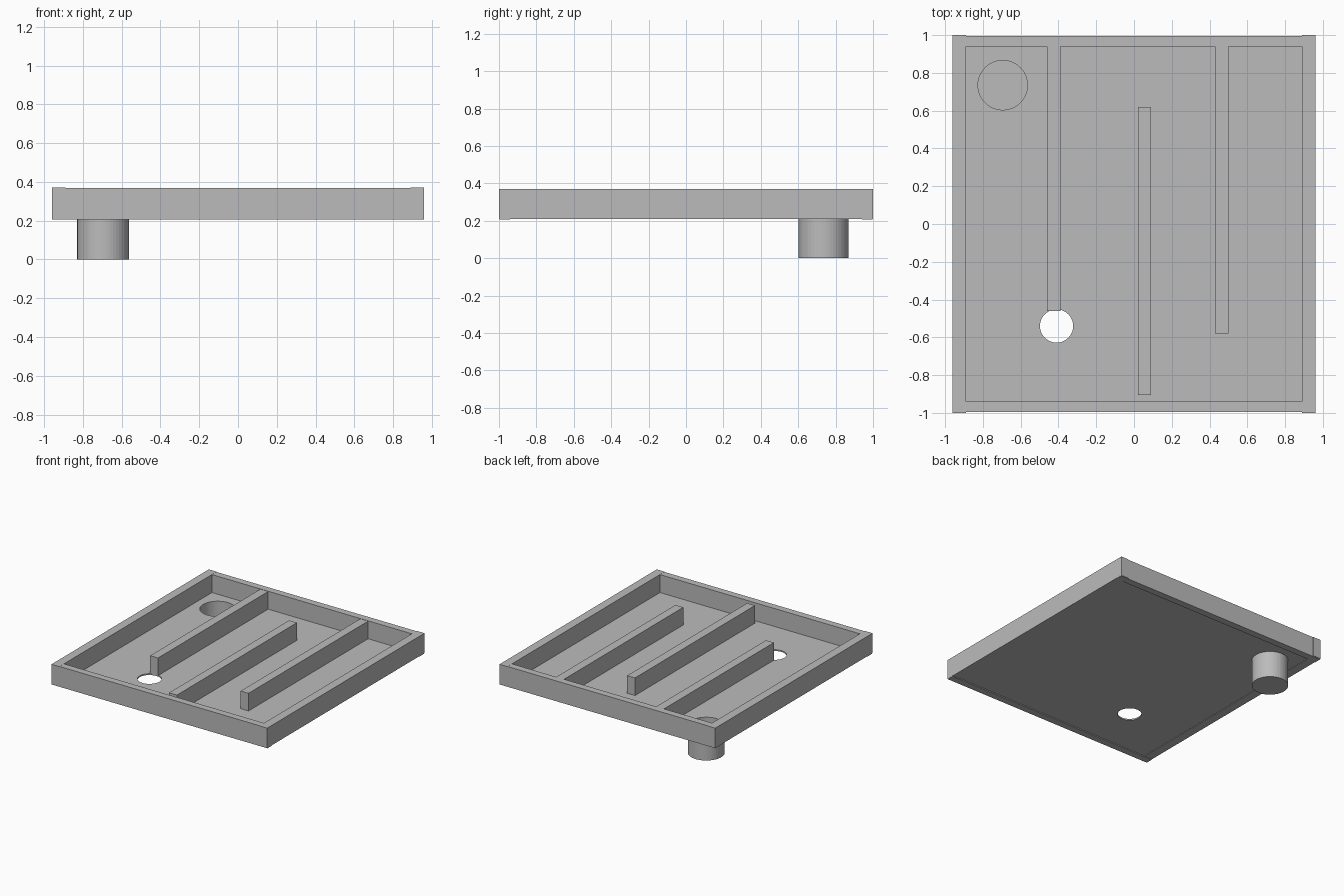
import bpy
import bmesh
from mathutils import Matrix, Vector

cube = bpy.data.objects.get("Cube")
if cube:
    bpy.data.objects.remove(cube, do_unlink=True)

GREY = (0.5, 0.5, 0.5, 1)
grey = bpy.data.materials.new("plain grey")
grey.use_nodes = True
grey.diffuse_color = GREY
grey.node_tree.nodes["Principled BSDF"].inputs["Base Color"].default_value = GREY

TOP, FLOOR_TOP, FLOOR_BOTTOM = 0.37, 0.225, 0.214
PIT, PIT_R = (-0.695, 0.735), 0.134
HOLE, HOLE_R = (-0.41, -0.54), 0.088


def add_object(name, bm):
    mesh = bpy.data.meshes.new(name)
    bm.to_mesh(mesh)
    bm.free()
    mesh.materials.append(grey)
    obj = bpy.data.objects.new(name, mesh)
    bpy.context.collection.objects.link(obj)
    return obj


def box(name, x, y, z):
    lo, hi = Vector((x[0], y[0], z[0])), Vector((x[1], y[1], z[1]))
    bm = bmesh.new()
    matrix = Matrix.Translation((lo + hi) / 2) @ Matrix.Diagonal((hi - lo).to_4d())
    bmesh.ops.create_cube(bm, size=1, matrix=matrix)
    return add_object(name, bm)


def cylinder(name, centre, radius, z0, z1, open_top=False):
    bm = bmesh.new()
    bmesh.ops.create_cone(bm, cap_ends=True, segments=48, radius1=radius,
                          radius2=radius, depth=z1 - z0,
                          matrix=Matrix.Translation((*centre, (z0 + z1) / 2)))
    if open_top:
        bm.normal_update()
        lids = [f for f in bm.faces if f.normal.z > 0.9]
        bmesh.ops.delete(bm, geom=lids, context='FACES_ONLY')
    return add_object(name, bm)


# Floor plate with the through hole and the pit opening
floor = box("floor", (-0.895, 0.895), (-0.945, 0.945), (FLOOR_BOTTOM, FLOOR_TOP))
for name, centre, radius in (("hole_cutter", HOLE, HOLE_R),
                             ("pit_cutter", PIT, PIT_R - 0.002)):
    cutter = cylinder(name, centre, radius, 0.1, 0.3)
    cutter.hide_render = True
    cutter.hide_set(True)
    cut = floor.modifiers.new(name, 'BOOLEAN')
    cut.operation = 'DIFFERENCE'
    cut.solver = 'EXACT'
    cut.object = cutter

# Closed cup hanging below the floor
cup = cylinder("pit_cup", PIT, PIT_R, 0, FLOOR_TOP, open_top=True)
shell = cup.modifiers.new("thin wall", 'SOLIDIFY')
shell.thickness = 0.003
shell.offset = -1

# Outer walls: the side walls stand slightly proud of the front and back ones
for name, s in (("left", 1), ("right", -1)):
    box(name + "_wall", sorted((s * 0.89, s * 0.96)), (-1, 1), (0.21, TOP))
for name, s in (("back", 1), ("front", -1)):
    box(name + "_wall", (-0.959, 0.959), sorted((s * 0.94, s * 0.996)),
        (0.206, TOP - 0.0005))

# Maze bars
for name, x, y in (("right_bar", (-0.46, -0.39), (-0.46, 0.941)),
                   ("middle_bar", (0.02, 0.09), (-0.905, 0.62)),
                   ("left_bar", (0.43, 0.50), (-0.58, 0.941))):
    box(name, x, y, (FLOOR_TOP - 0.002, TOP - 0.003))
